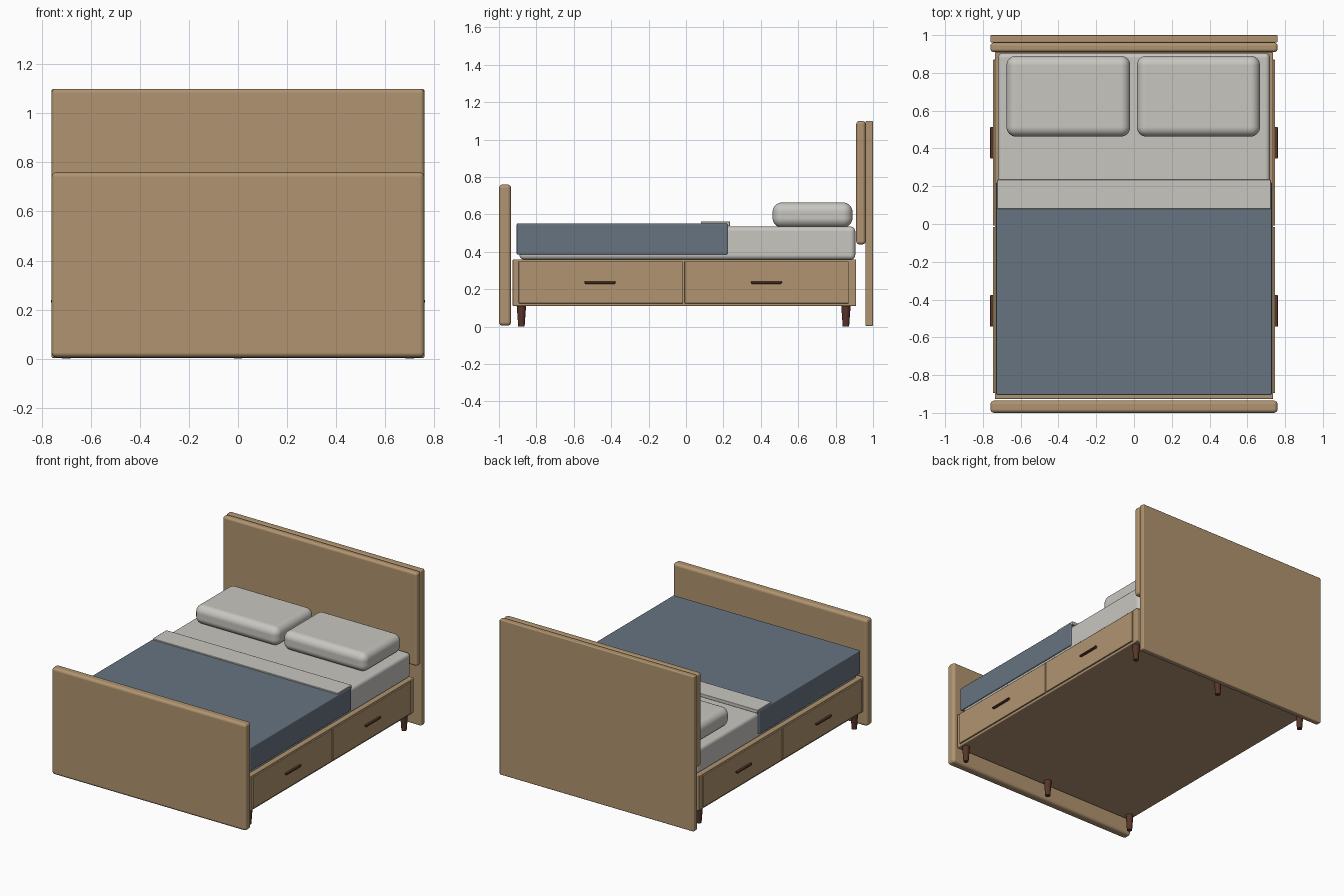
import bpy, bmesh, math
from mathutils import Matrix

cube = bpy.data.objects.get("Cube")
if cube:
    bpy.data.objects.remove(cube, do_unlink=True)


def material(name, rgb):
    m = bpy.data.materials.new(name)
    m.use_nodes = True
    m.diffuse_color = (*rgb, 1)
    m.node_tree.nodes["Principled BSDF"].inputs["Base Color"].default_value = (*rgb, 1)
    return m


WOOD = material("oak wood", (0.434, 0.296, 0.162))
LINEN = material("white linen", (0.578, 0.565, 0.527))
BLUE = material("blue grey blanket", (0.136, 0.174, 0.216))
BROWN = material("dark walnut", (0.095, 0.036, 0.022))


def add_object(name, bm, mat):
    mesh = bpy.data.meshes.new(name)
    bm.to_mesh(mesh)
    bm.free()
    mesh.materials.append(mat)
    obj = bpy.data.objects.new(name, mesh)
    bpy.context.scene.collection.objects.link(obj)
    return obj


def box(name, xr, yr, zr, mat, bevel=0.005, segments=3):
    """Rounded box spanning the given x, y and z ranges."""
    bm = bmesh.new()
    bmesh.ops.create_cube(bm, size=1)
    for v in bm.verts:
        v.co = [(r[0] + r[1]) / 2 + c * (r[1] - r[0]) for c, r in zip(v.co, (xr, yr, zr))]
    obj = add_object(name, bm, mat)
    mod = obj.modifiers.new("Rounded edges", 'BEVEL')
    mod.width = bevel
    mod.segments = segments
    mod.harden_normals = True
    obj.data.shade_smooth()
    return obj


def leg(name, x, y):
    """Round leg tapering towards the floor."""
    bm = bmesh.new()
    bmesh.ops.create_cone(bm, cap_ends=True, segments=20, radius1=0.017, radius2=0.025,
                          depth=0.11, matrix=Matrix.Translation((x, y, 0.055)))
    obj = add_object(name, bm, BROWN)
    for p in obj.data.polygons:
        p.use_smooth = len(p.vertices) == 4


# Head and foot boards
box("footboard", (-0.76, 0.76), (-1.0, -0.935), (0.005, 0.76), WOOD, 0.02, 4)
box("headboard_back", (-0.76, 0.76), (0.96, 1.0), (0.003, 1.10), WOOD, 0.007)
box("headboard_front", (-0.76, 0.76), (0.91, 0.96), (0.44, 1.10), WOOD, 0.017, 4)

# Bed base with two drawers and handles on each side
box("bed_base", (-0.737, 0.737), (-0.927, 0.91), (0.11, 0.36), WOOD, 0.006)
for side, s in (("left", 1), ("right", -1)):
    for end, y0, y1, hy in (("foot", -0.895, -0.015, -0.46), ("head", -0.008, 0.87, 0.43)):
        box(f"{side}_{end}_drawer", sorted((s * 0.72, s * 0.747)), (y0, y1),
            (0.125, 0.349), WOOD, 0.003, 2)
        handle = box(f"{side}_{end}_handle", sorted((s * 0.743, s * 0.762)),
                     (hy - 0.085, hy + 0.085), (0.228, 0.241), BROWN, 0.004)
        # Handle ends narrow on the underside
        for v in handle.data.vertices:
            if v.co.z < 0.235:
                v.co.y = hy + (v.co.y - hy) * 0.93

# Six legs
for end, y in (("foot", -0.88), ("head", 0.855)):
    for place, x in (("left", 0.70), ("middle", 0), ("right", -0.70)):
        leg(f"{end}_{place}_leg", x, y)

# Bedding
box("mattress", (-0.72, 0.72), (-0.89, 0.905), (0.358, 0.535), LINEN, 0.025, 5)
box("blanket", (-0.73, 0.73), (-0.905, 0.222), (0.385, 0.553), BLUE, 0.007)
box("folded_sheet", (-0.724, 0.724), (0.08, 0.235), (0.538, 0.562), LINEN, 0.003, 2)
for side, x0, x1 in (("right", -0.675, -0.02), ("left", 0.015, 0.667)):
    box(f"{side}_pillow", (x0, x1), (0.463, 0.89), (0.531, 0.664), LINEN, 0.05, 8)
